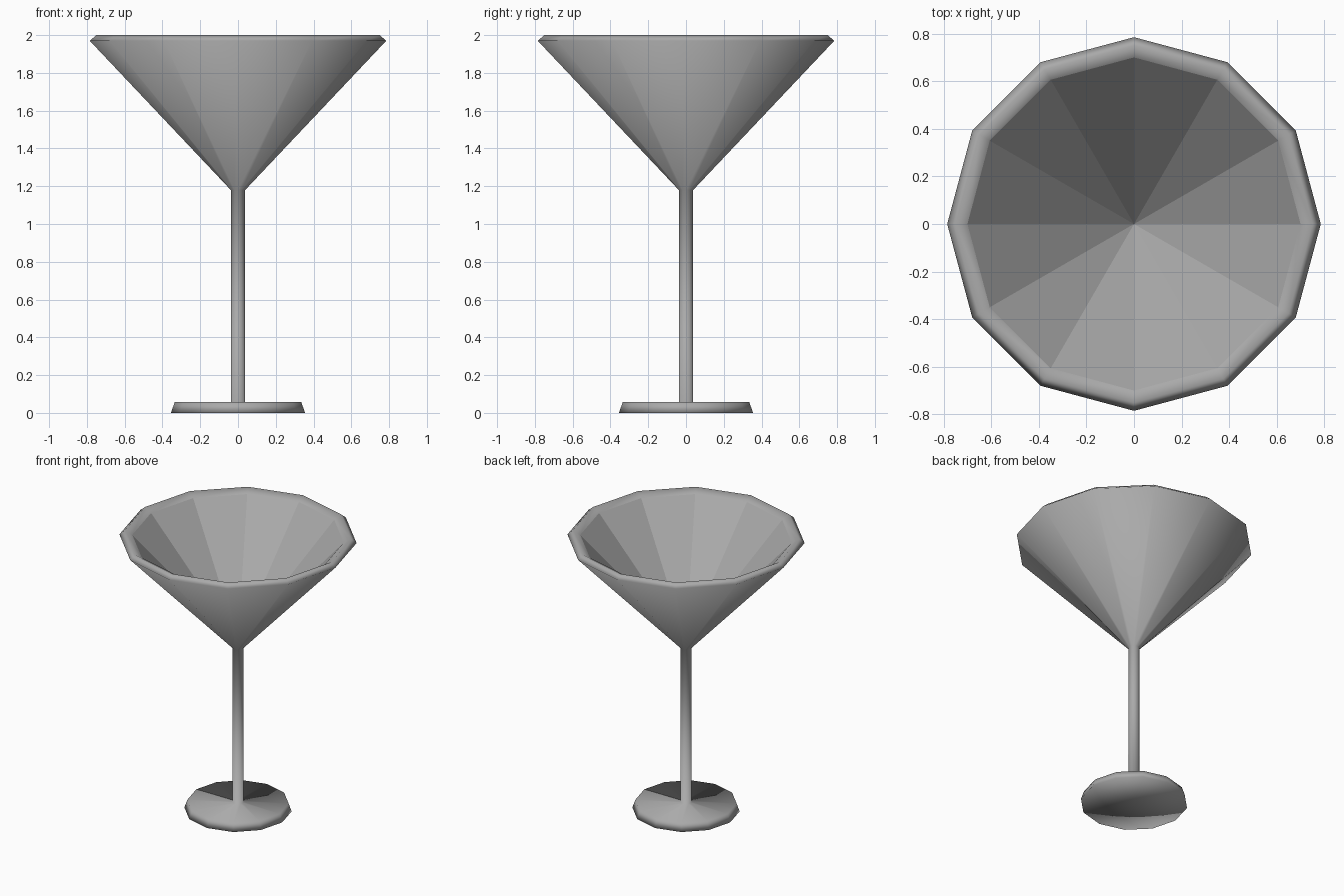
import bpy, bmesh
from math import cos, sin, tau

SIDES = 12

old = bpy.data.objects.get("Cube")
if old:
    bpy.data.objects.remove(old)

grey = bpy.data.materials.new("grey glass")
grey.use_nodes = True
colour = (0.4, 0.4, 0.4, 1)
grey.diffuse_color = colour
grey.node_tree.nodes["Principled BSDF"].inputs["Base Color"].default_value = colour


def lathe(name, profile, smooth):
    """Turn a list of (radius, height) points; radius 0 becomes one tip."""
    bm = bmesh.new()
    rings = []
    for r, z in profile:
        count = SIDES if r else 1
        rings.append([bm.verts.new((r * cos(tau * i / SIDES), r * sin(tau * i / SIDES), z))
                      for i in range(count)])
    for a, b in zip(rings, rings[1:]):
        for i in range(SIDES):
            j = (i + 1) % SIDES
            corners = [a[i % len(a)], a[j % len(a)], b[j % len(b)], b[i % len(b)]]
            face = bm.faces.new(list(dict.fromkeys(corners)))
            face.smooth = smooth
    mesh = bpy.data.meshes.new(name)
    bm.to_mesh(mesh)
    bm.free()
    mesh.materials.append(grey)
    obj = bpy.data.objects.new(name, mesh)
    bpy.context.collection.objects.link(obj)
    return obj


# Foot, stem, outer bowl and rim are one softly shaded skin
lathe("glass_body", [
    (0, 0), (0.355, 0), (0.335, 0.057),     # foot
    (0.038, 0.057), (0.038, 1.18),          # stem
    (0.785, 1.97), (0.75, 2.0),             # bowl and rim
    (0.70, 1.97),
], True)

# Faceted inside of the bowl
lathe("bowl_inside", [(0.70, 1.97), (0, 1.22)], False)
